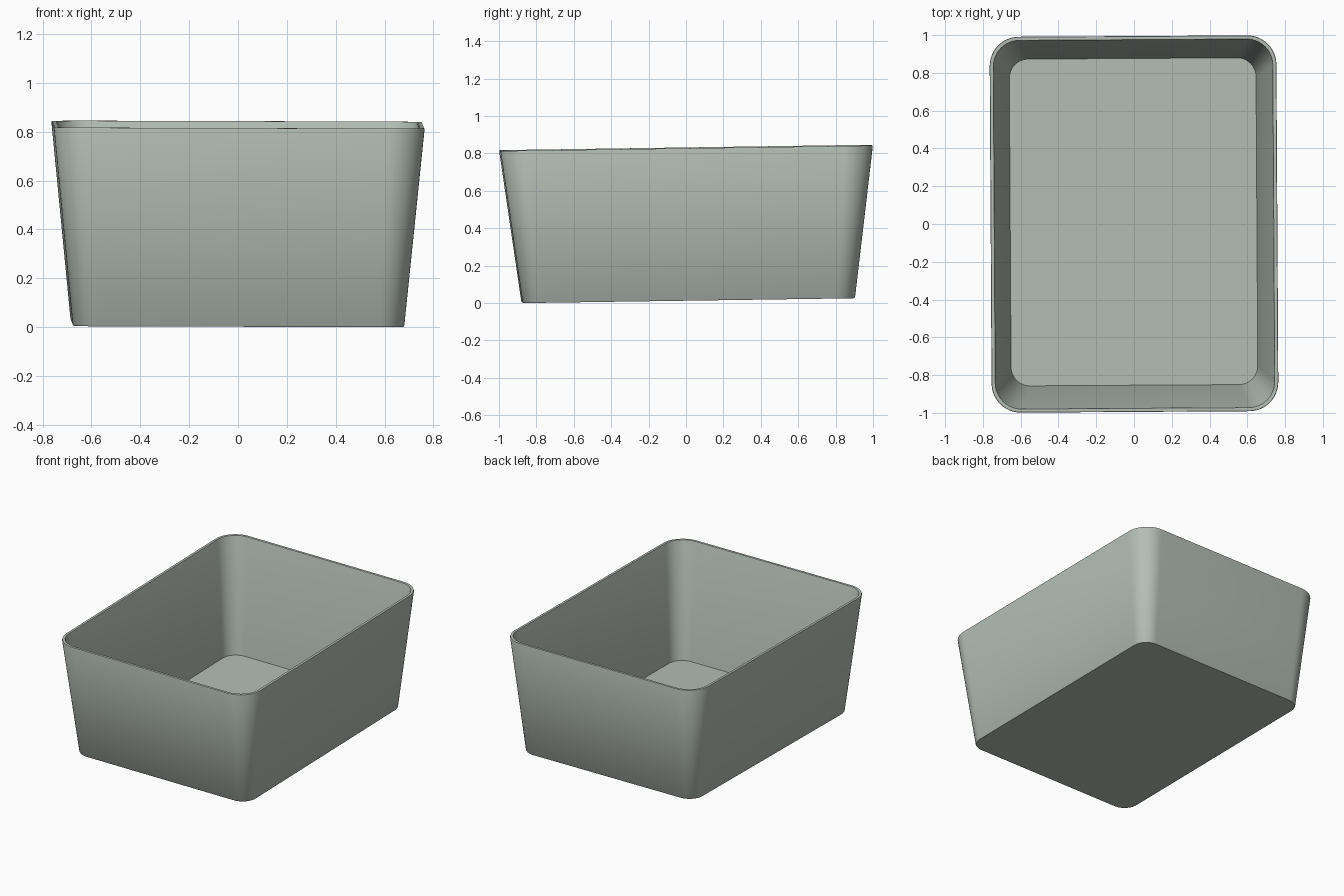
import bpy
import bmesh
import math
from mathutils import Matrix

cube = bpy.data.objects.get("Cube")
if cube:
    bpy.data.objects.remove(cube, do_unlink=True)

CORNER_STEPS = 12

# One matte grey-green material
mat = bpy.data.materials.new("sage_grey")
mat.use_nodes = True
colour = (0.456, 0.515, 0.468, 1.0)
mat.diffuse_color = colour
mat.node_tree.nodes["Principled BSDF"].inputs["Base Color"].default_value = colour


def rounded_ring(bm, half_x, half_y, radius, z):
    """Closed rounded rectangle of vertices at height z."""
    ring = []
    for corner, (sx, sy) in enumerate(((1, 1), (-1, 1), (-1, -1), (1, -1))):
        for i in range(CORNER_STEPS + 1):
            a = math.pi / 2 * (corner + i / CORNER_STEPS)
            ring.append(bm.verts.new((sx * (half_x - radius) + radius * math.cos(a),
                                      sy * (half_y - radius) + radius * math.sin(a), z)))
    return ring


# Tapered shell: outside bottom, outer wall, softened rim, inner wall, floor
sections = (
    (0.675, 0.885, 0.100, 0.0),
    (0.679, 0.889, 0.104, 0.006),
    (0.759, 0.995, 0.155, 0.809),
    (0.757, 0.993, 0.153, 0.815),
    (0.740, 0.976, 0.138, 0.815),
    (0.738, 0.974, 0.136, 0.810),
    (0.653, 0.865, 0.100, 0.022),
)
bm = bmesh.new()
rings = [rounded_ring(bm, *s) for s in sections]
for low, high in zip(rings, rings[1:]):
    count = len(low)
    for i in range(count):
        j = (i + 1) % count
        bm.faces.new((low[i], low[j], high[j], high[i]))
bm.faces.new(list(reversed(rings[0])))
bm.faces.new(rings[-1])
bmesh.ops.recalc_face_normals(bm, faces=bm.faces)

# Slight tilt and turn, then rest the lowest point on the ground, centred
tilt = (Matrix.Rotation(0.006, 4, "Z") @ Matrix.Rotation(0.003, 4, "Y")
        @ Matrix.Rotation(0.0145, 4, "X"))
bm.transform(tilt)
spans = [[v.co[k] for v in bm.verts] for k in range(3)]
mid_x, mid_y = ((min(s) + max(s)) / 2 for s in spans[:2])
bm.transform(Matrix.Translation((-mid_x, -mid_y, -min(spans[2]))))

mesh = bpy.data.meshes.new("open_bin")
bm.to_mesh(mesh)
bm.free()
mesh.materials.append(mat)
bin_obj = bpy.data.objects.new("open_bin", mesh)
bpy.context.collection.objects.link(bin_obj)

# Smooth round corners, crisp rim and floor edges
bpy.ops.object.select_all(action="DESELECT")
bin_obj.select_set(True)
bpy.context.view_layer.objects.active = bin_obj
bpy.ops.object.shade_smooth_by_angle(angle=math.radians(30))
